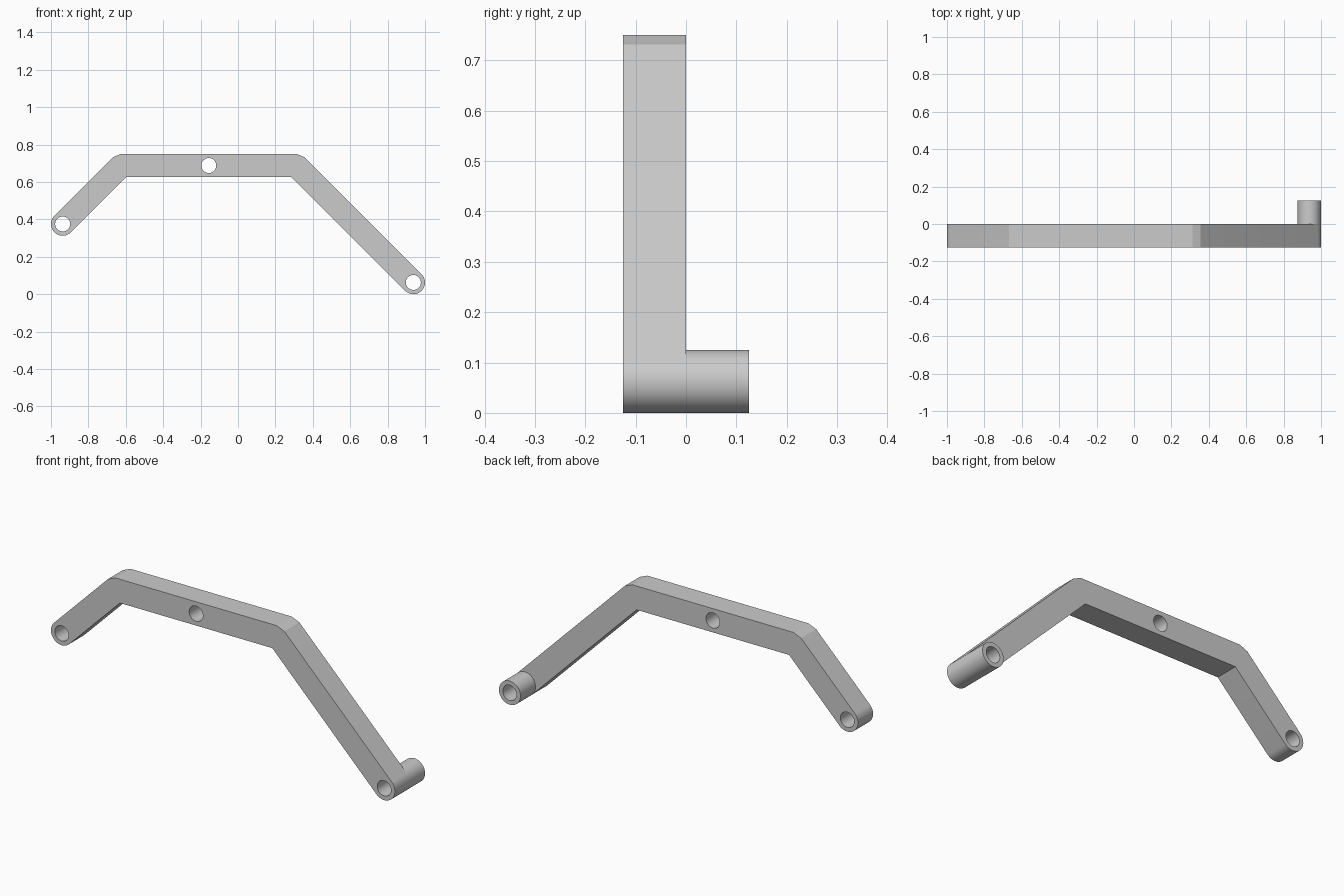
import bpy, bmesh
from math import radians, cos, sin, tan, pi

if "Cube" in bpy.data.objects:
    bpy.data.objects.remove(bpy.data.objects["Cube"])

R, HOLE, T = 0.0625, 0.04, 0.125
left_end, left_bend = (-0.9375, 0.375), (-0.625, 0.6875)
right_bend, right_end = (0.3125, 0.6875), (0.9375, 0.0625)


def arc(c, r, a0, a1, n):
    return [(c[0] + r * cos(radians(a0 + (a1 - a0) * i / n)),
             c[1] + r * sin(radians(a0 + (a1 - a0) * i / n))) for i in range(n + 1)]


def circle(c, r):
    return arc(c, r, 0, 360, 48)[:-1]


def plate(name, loops, y0, y1):
    """Extrude an outline with holes (drawn in x, z) between y0 and y1."""
    cu = bpy.data.curves.new(name, 'CURVE')
    cu.dimensions, cu.fill_mode = '2D', 'BOTH'
    cu.extrude = (y1 - y0) / 2
    for pts in loops:
        s = cu.splines.new('POLY')
        s.points.add(len(pts) - 1)
        for p, (x, z) in zip(s.points, pts):
            p.co = (x, z, 0, 1)
        s.use_cyclic_u = True
    ob = bpy.data.objects.new(name, cu)
    bpy.context.collection.objects.link(ob)
    ob.rotation_euler.x = pi / 2
    ob.location.y = (y0 + y1) / 2
    bpy.ops.object.select_all(action='DESELECT')
    ob.select_set(True)
    bpy.context.view_layer.objects.active = ob
    bpy.ops.object.convert(target='MESH')
    ob = bpy.context.object
    bm = bmesh.new()
    bm.from_mesh(ob.data)
    bmesh.ops.remove_doubles(bm, verts=bm.verts, dist=1e-5)
    bmesh.ops.recalc_face_normals(bm, faces=bm.faces)
    bm.to_mesh(ob.data)
    bm.free()
    bpy.ops.object.shade_smooth_by_angle(angle=radians(15))
    return ob


# Bent arm: rounded ends, chamfered outer bends, three through holes
k = R * tan(pi / 8)
outline = (arc(left_end, R, 135, 315, 24)
           + [(left_bend[0] + k, left_bend[1] - R), (right_bend[0] - k, right_bend[1] - R)]
           + arc(right_end, R, 225, 405, 24)
           + arc(right_bend, R, 45, 90, 1) + arc(left_bend, R, 90, 135, 1))
mid = ((left_bend[0] + right_bend[0]) / 2, left_bend[1])
plate("bent_arm", [outline] + [circle(c, HOLE) for c in (left_end, mid, right_end)], -T, 0)

# Tubular boss behind the lower end
plate("pivot_boss", [circle(right_end, R), circle(right_end, HOLE)], 0, T)
